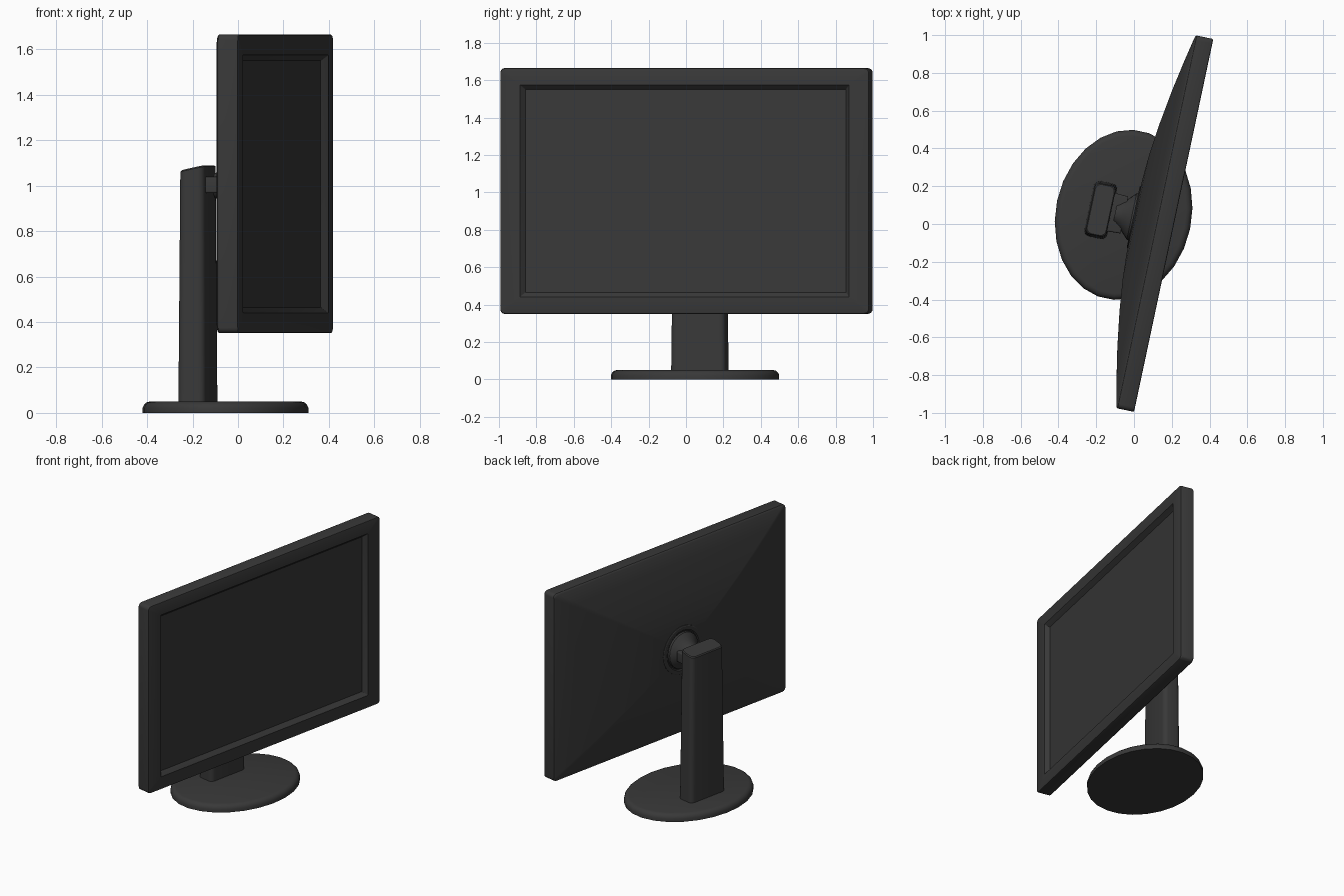
import bpy, bmesh, math
from mathutils import Matrix

if "Cube" in bpy.data.objects:
    bpy.data.objects.remove(bpy.data.objects["Cube"])

# Local frame: +x is the screen's viewing direction, y its width.
# The whole monitor is swivelled 12 degrees about z.
TURN = Matrix.Rotation(math.radians(-12), 4, 'Z')
CV, CZ = 0.036, 1.0075          # screen / stand centre line

mat = bpy.data.materials.new("dark_grey_plastic")
mat.diffuse_color = (0.04, 0.04, 0.04, 1)
mat.use_nodes = True
mat.node_tree.nodes["Principled BSDF"].inputs["Base Color"].default_value = mat.diffuse_color


def loft(name, rings, cap_start=True, cap_end=True, angle=30):
    bm = bmesh.new()
    loops = [[bm.verts.new(p) for p in r] for r in rings]
    n = len(loops[0])
    for a, b in zip(loops, loops[1:]):
        for i in range(n):
            j = (i + 1) % n
            bm.faces.new((a[i], a[j], b[j], b[i]))
    if cap_start:
        bm.faces.new(loops[0][::-1])
    if cap_end:
        bm.faces.new(loops[-1])
    bmesh.ops.recalc_face_normals(bm, faces=bm.faces[:])
    bm.transform(TURN)
    me = bpy.data.meshes.new(name)
    bm.to_mesh(me)
    bm.free()
    me.materials.append(mat)
    ob = bpy.data.objects.new(name, me)
    bpy.context.collection.objects.link(ob)
    bpy.ops.object.select_all(action='DESELECT')
    ob.select_set(True)
    bpy.context.view_layer.objects.active = ob
    bpy.ops.object.shade_smooth_by_angle(angle=math.radians(angle))
    return ob


def round_rect(a, b, r, seg=4):
    pts = []
    for k, (sx, sy) in enumerate(((1, 1), (-1, 1), (-1, -1), (1, -1))):
        for i in range(seg + 1):
            t = math.pi / 2 * (k + i / seg)
            pts.append((sx * (a - r) + r * math.cos(t), sy * (b - r) + r * math.sin(t)))
    return pts


def screen_ring(u, hv, hz, r):
    return [(u, CV + p, CZ + q) for p, q in round_rect(hv, hz, r)]


def disc_ring(u, r, z=1.0, n=24):
    return [(u, CV + r * math.cos(2 * math.pi * i / n), z + r * math.sin(2 * math.pi * i / n))
            for i in range(n)]


# Screen housing: domed back, side rim, bezel, sloped recess, display panel
HV, HZ = 1.009, 0.657
back = [(.2, -.006), (.33, .002), (.5, .021), (.69, .05), (.85, .08), (.985, .108)]
rings = [screen_ring(u, HV * t, HZ * t, 0.025 * t) for t, u in back]
rings += [screen_ring(u, HV - d, HZ - d, r) for u, d, r in
          ((.113, .003, .025), (.118, 0, .025), (.199, 0, .025), (.205, .003, .024), (.207, .009, .02))]
loft("screen_housing", rings + [screen_ring(.207, .9, .568, .004),
                                screen_ring(.178, .876, .543, .003)], cap_end=False)
loft("display_panel", [screen_ring(.17, .878, .545, .003), screen_ring(.178, .876, .543, .003)])

# Mounting ring and flared neck on the back
loft("mount_ring", [disc_ring(.02, .168), disc_ring(-.009, .168), disc_ring(-.012, .163),
                    disc_ring(-.012, .14), disc_ring(-.004, .13)])
loft("neck_cone", [disc_ring(.01, .128), disc_ring(-.02, .125), disc_ring(-.04, .105),
                   disc_ring(-.065, .08), disc_ring(-.095, .062), disc_ring(-.11, .055)])

# Hinge arm joining neck and post
loft("hinge_arm", [[(u, CV + p, 1.003 + q) for p, q in round_rect(w, .036, .008)]
                   for u, w in ((-.16, .105), (-.06, .1))])

# Tapered post with a slanted top
U = -.188


def post_ring(z, a, b, slope=0):
    return [(U + p, CV + q, z + slope * p) for p, q in round_rect(a, b, .03)]


loft("post", [post_ring(.045, .062, .15), post_ring(1.072, .056, .138, .22),
              post_ring(1.078, .051, .133, .22)])


# Oval foot with a rounded upper edge
def oval(z, d, n=26):
    return [(-.064 + (.36 - d) * math.cos(2 * math.pi * i / n),
             CV + (.454 - d) * math.sin(2 * math.pi * i / n), z) for i in range(n)]


loft("base", [oval(0, 0), oval(.022, 0), oval(.036, .006), oval(.046, .017), oval(.05, .032)], angle=35)
